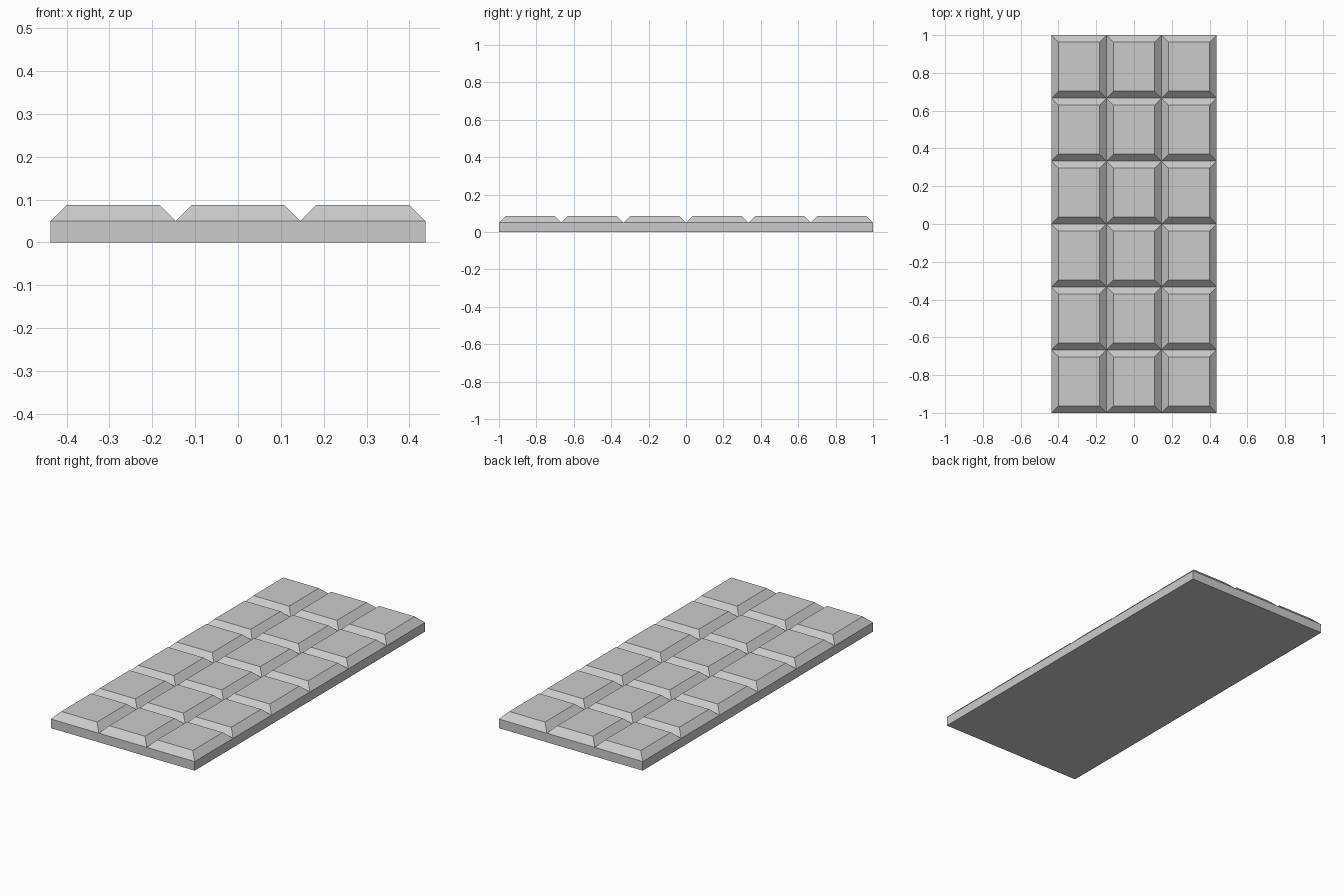
import bpy
import bmesh
from mathutils import Matrix

cube = bpy.data.objects.get("Cube")
if cube:
    bpy.data.objects.remove(cube, do_unlink=True)

COLUMNS, ROWS = 3, 6
WIDTH, LENGTH = 0.874, 2.0
BASE_HEIGHT, PIECE_HEIGHT, BEVEL = 0.05, 0.037, 0.037

grey = bpy.data.materials.new("plain grey")
colour = (0.6, 0.6, 0.6, 1)
grey.use_nodes = True
grey.diffuse_color = colour
grey.node_tree.nodes["Principled BSDF"].inputs["Base Color"].default_value = colour

# Flat slab, divided into one cell per piece
bm = bmesh.new()
bmesh.ops.create_grid(bm, x_segments=COLUMNS, y_segments=ROWS, size=0.5,
                      matrix=Matrix.Diagonal((WIDTH, LENGTH, 1, 1)))
raised = bmesh.ops.extrude_face_region(bm, geom=bm.faces[:], use_keep_orig=True)
top_verts = [v for v in raised["geom"] if isinstance(v, bmesh.types.BMVert)]
bmesh.ops.translate(bm, verts=top_verts, vec=(0, 0, BASE_HEIGHT))
bmesh.ops.recalc_face_normals(bm, faces=bm.faces[:])

# Raised pieces with sloping sides that meet in V grooves
bm.normal_update()
cells = [f for f in bm.faces if f.normal.z > 0.9]
bmesh.ops.inset_individual(bm, faces=cells, thickness=BEVEL,
                           depth=PIECE_HEIGHT, use_even_offset=True)

mesh = bpy.data.meshes.new("segmented_bar")
bm.to_mesh(mesh)
bm.free()
mesh.materials.append(grey)
bar = bpy.data.objects.new("segmented_bar", mesh)
bpy.context.collection.objects.link(bar)
